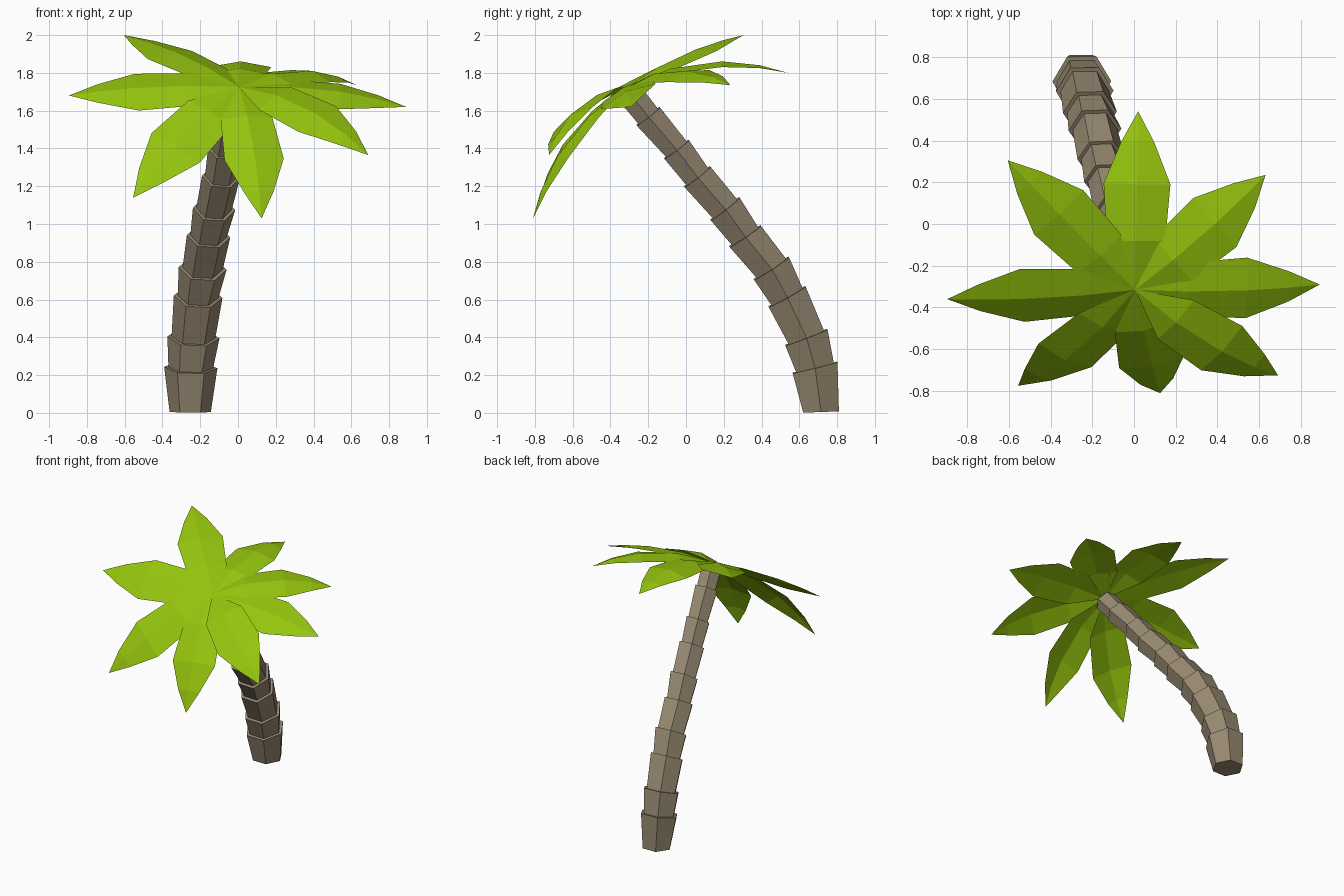
import bpy, bmesh
from math import sin, cos, pi, radians
from mathutils import Vector

if "Cube" in bpy.data.objects:
    bpy.data.objects.remove(bpy.data.objects["Cube"])


def material(name, color):
    m = bpy.data.materials.new(name)
    m.diffuse_color = color
    m.use_nodes = True
    m.node_tree.nodes["Principled BSDF"].inputs["Base Color"].default_value = m.diffuse_color
    return m


def finish(name, bm, mat):
    me = bpy.data.meshes.new(name)
    bm.to_mesh(me)
    bm.free()
    me.materials.append(mat)
    ob = bpy.data.objects.new(name, me)
    bpy.context.collection.objects.link(ob)
    return ob


bark = material("bark", (0.31, 0.25, 0.165, 1))
leaf = material("leaf_green", (0.30, 0.56, 0.004, 1))

# Trunk joints: x, y, z, radius, lean in degrees
joints = [
    (-.253, .715, .005, .130, 2), (-.25, .683, .24, .141, 14),
    (-.236, .637, .40, .138, 21), (-.211, .535, .615, .129, 29),
    (-.187, .452, .765, .127, 33), (-.156, .313, .935, .115, 34),
    (-.127, .207, 1.08, .112, 38), (-.09, .06, 1.25, .101, 38),
    (-.065, -.05, 1.395, .094, 37), (-.03, -.20, 1.57, .090, 38),
    (-.005, -.305, 1.70, .080, 38)]


def ring(bm, joint, scale):
    x, y, z, r, lean = joint
    t = radians(lean)
    n = Vector((.12 * sin(t), -sin(t), cos(t))).normalized()
    v = n.cross(Vector((1, 0, 0))).normalized()
    u = v.cross(n)
    c = Vector((x, y, z))
    return [bm.verts.new(c + scale * r * (u * cos(k * pi / 3) + v * sin(k * pi / 3)))
            for k in range(6)]


# Trunk: stacked hexagonal cups, each narrow at the bottom and flared on top
bm = bmesh.new()
for a, b in zip(joints, joints[1:]):
    lo, hi = ring(bm, a, .84), ring(bm, b, 1)
    bm.faces.new(lo[::-1])
    bm.faces.new(hi)
    for k in range(6):
        j = (k + 1) % 6
        bm.faces.new((lo[k], lo[j], hi[j], hi[k]))
bmesh.ops.recalc_face_normals(bm, faces=bm.faces)
finish("trunk", bm, bark)

# Fronds: gently folded leaves arching from the crown.
# Each: tip, arch height, direction the upper side faces
crown = Vector((0.005, -.315, 1.725))
fronds = [((.02, .54, 1.80), .095, (0, -.5, .85)),
          ((.63, .235, 1.735), .085, (.1, -.18, .98)),
          ((.89, -.29, 1.62), .045, (.1, -.42, .9)),
          ((.69, -.725, 1.365), .09, (.1, -.6, .79)),
          ((.125, -.81, 1.03), .09, (.1, -.6, .79)),
          ((-.555, -.775, 1.14), .08, (.1, -.72, .68)),
          ((-.895, -.36, 1.68), .03, (.08, -.6, .79)),
          ((-.605, .305, 2.0), .035, (.1, -.3, .95))]
# Share of length, half width
outline = [(.28, .14), (.60, .16), (.83, .08)]

for i, (end, arch, axis) in enumerate(fronds):
    bm = bmesh.new()
    chord = Vector(end) - crown
    d = chord.normalized()
    axis = Vector(axis)
    up = (axis - d * axis.dot(d)).normalized()
    side = up.cross(d)
    base = bm.verts.new(crown)
    tip = bm.verts.new(crown + chord)
    rows = []
    for t, w in outline:
        mid = crown + chord * t + up * arch * 4 * t * (1 - t)
        rows.append([bm.verts.new(mid + side * w * s - up * .18 * w * abs(s))
                     for s in (1, 0, -1)])
    for s in (0, 1):
        bm.faces.new((base, rows[0][s + 1], rows[0][s]))
        for p, q in zip(rows, rows[1:]):
            bm.faces.new((p[s], p[s + 1], q[s + 1], q[s]))
        bm.faces.new((rows[-1][s], rows[-1][s + 1], tip))
    finish(f"frond_{i + 1}", bm, leaf)
